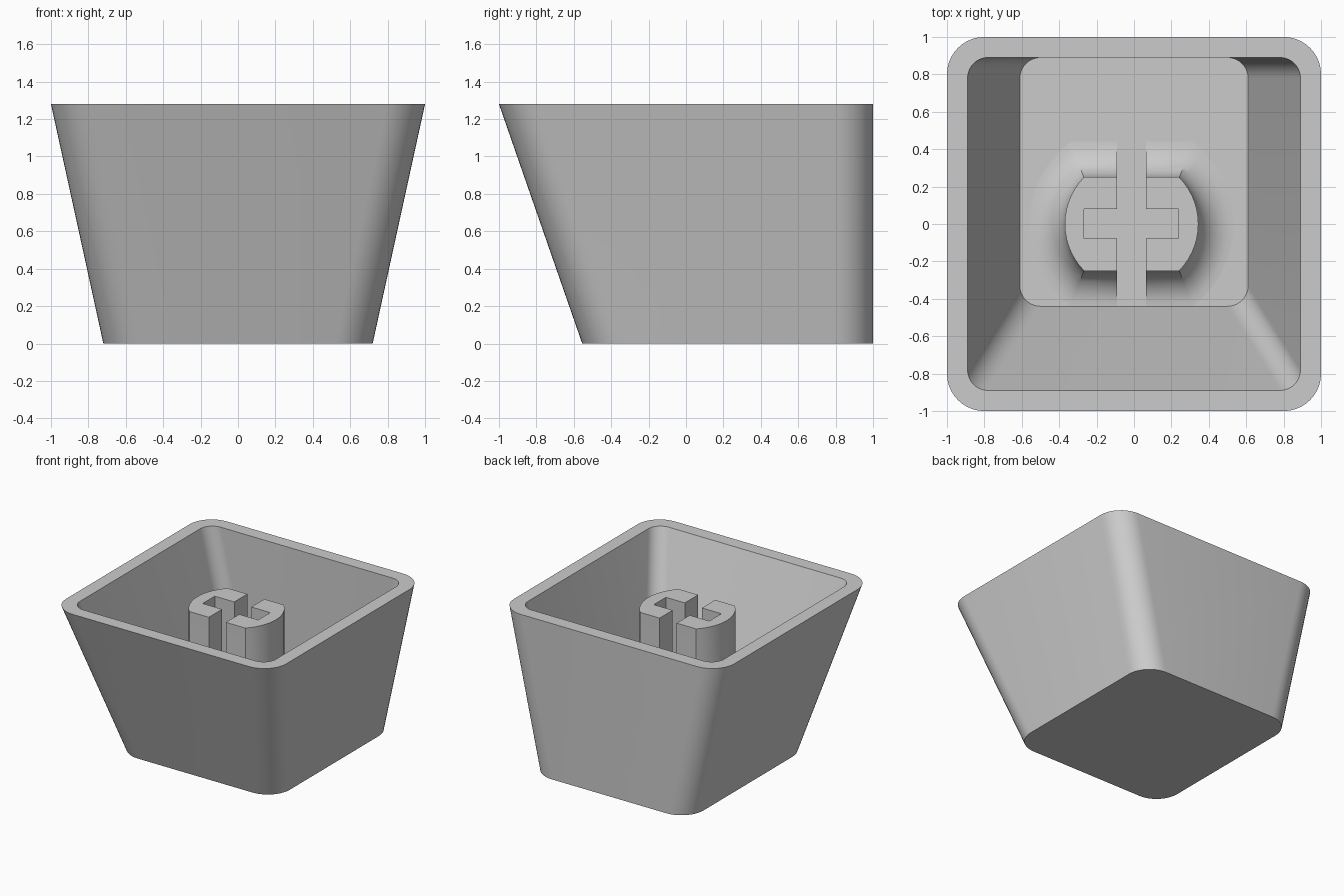
import bpy, bmesh, math

if "Cube" in bpy.data.objects:
    bpy.data.objects.remove(bpy.data.objects["Cube"])

HEIGHT, FLOOR, STEM_TOP = 1.28, 0.11, 1.16

grey = bpy.data.materials.new("light_grey")
grey.diffuse_color = (0.6, 0.6, 0.6, 1)
grey.use_nodes = True
grey.node_tree.nodes["Principled BSDF"].inputs["Base Color"].default_value = grey.diffuse_color


def rounded_rect(x0, x1, y0, y1, r, z, n=10):
    pts = []
    corners = [(x1 - r, y1 - r), (x0 + r, y1 - r), (x0 + r, y0 + r), (x1 - r, y0 + r)]
    for k, (cx, cy) in enumerate(corners):
        for i in range(n + 1):
            a = math.pi / 2 * (k + i / n)
            pts.append((cx + r * math.cos(a), cy + r * math.sin(a), z))
    return pts


def stem_outline(d, z, n=14):
    """Circle with flat front and back, grown outward by d."""
    r, flat = 0.357 + d, 0.25 + d
    limit = math.asin(flat / r)
    pts = []
    for base in (0, math.pi):
        for i in range(n + 1):
            a = base - limit + 2 * limit * i / n
            pts.append((-0.013 + r * math.cos(a), r * math.sin(a), z))
    return pts


def loft(name, loops):
    """Skin a stack of matching loops and cap both ends."""
    bm = bmesh.new()
    rings = [[bm.verts.new(p) for p in loop] for loop in loops]
    for a, b in zip(rings, rings[1:]):
        for i in range(len(a)):
            j = (i + 1) % len(a)
            bm.faces.new((a[i], a[j], b[j], b[i]))
    bm.faces.new(rings[0][::-1])
    bm.faces.new(rings[-1])
    bmesh.ops.recalc_face_normals(bm, faces=bm.faces)
    mesh = bpy.data.meshes.new(name)
    bm.to_mesh(mesh)
    bm.free()
    mesh.materials.append(grey)
    obj = bpy.data.objects.new(name, mesh)
    bpy.context.collection.objects.link(obj)
    return obj


def box(name, x0, x1, y0, y1, z0, z1):
    ends = [[(x0, y0, z), (x1, y0, z), (x1, y1, z), (x0, y1, z)] for z in (z0, z1)]
    return loft(name, ends)


def smooth(obj):
    bpy.ops.object.select_all(action='DESELECT')
    obj.select_set(True)
    bpy.context.view_layer.objects.active = obj
    bpy.ops.object.shade_smooth_by_angle(angle=math.radians(30))


# Hollow tapered shell: outside, rim, inside, floor
shell = loft("cap_shell", [
    rounded_rect(-0.72, 0.72, -0.555, 1, 0.2, 0),
    rounded_rect(-1, 1, -1, 1, 0.2, HEIGHT),
    rounded_rect(-0.89, 0.89, -0.89, 0.89, 0.11, HEIGHT),
    rounded_rect(-0.61, 0.61, -0.44, 0.89, 0.11, FLOOR),
])
smooth(shell)

# Stem with a filleted foot
R = 0.19
loops = [stem_outline(R, FLOOR - 0.01)]
for i in range(11):
    a = math.pi / 2 * i / 10
    loops.append(stem_outline(R * (1 - math.sin(a)), FLOOR + R * (1 - math.cos(a))))
loops.append(stem_outline(0, STEM_TOP))
stem = loft("stem", loops)

# Cross-shaped socket cut through the stem
cutters = [box("slot_cutter_long", -0.09, 0.065, -0.7, 0.7, 0, 1.5),
           box("slot_cutter_short", -0.267, 0.237, -0.077, 0.08, 0, 1.5)]
for cutter in cutters:
    mod = stem.modifiers.new("slot", 'BOOLEAN')
    mod.operation, mod.solver, mod.object = 'DIFFERENCE', 'EXACT', cutter
    bpy.context.view_layer.objects.active = stem
    bpy.ops.object.modifier_apply(modifier=mod.name)
for cutter in cutters:
    bpy.data.objects.remove(cutter)
smooth(stem)
